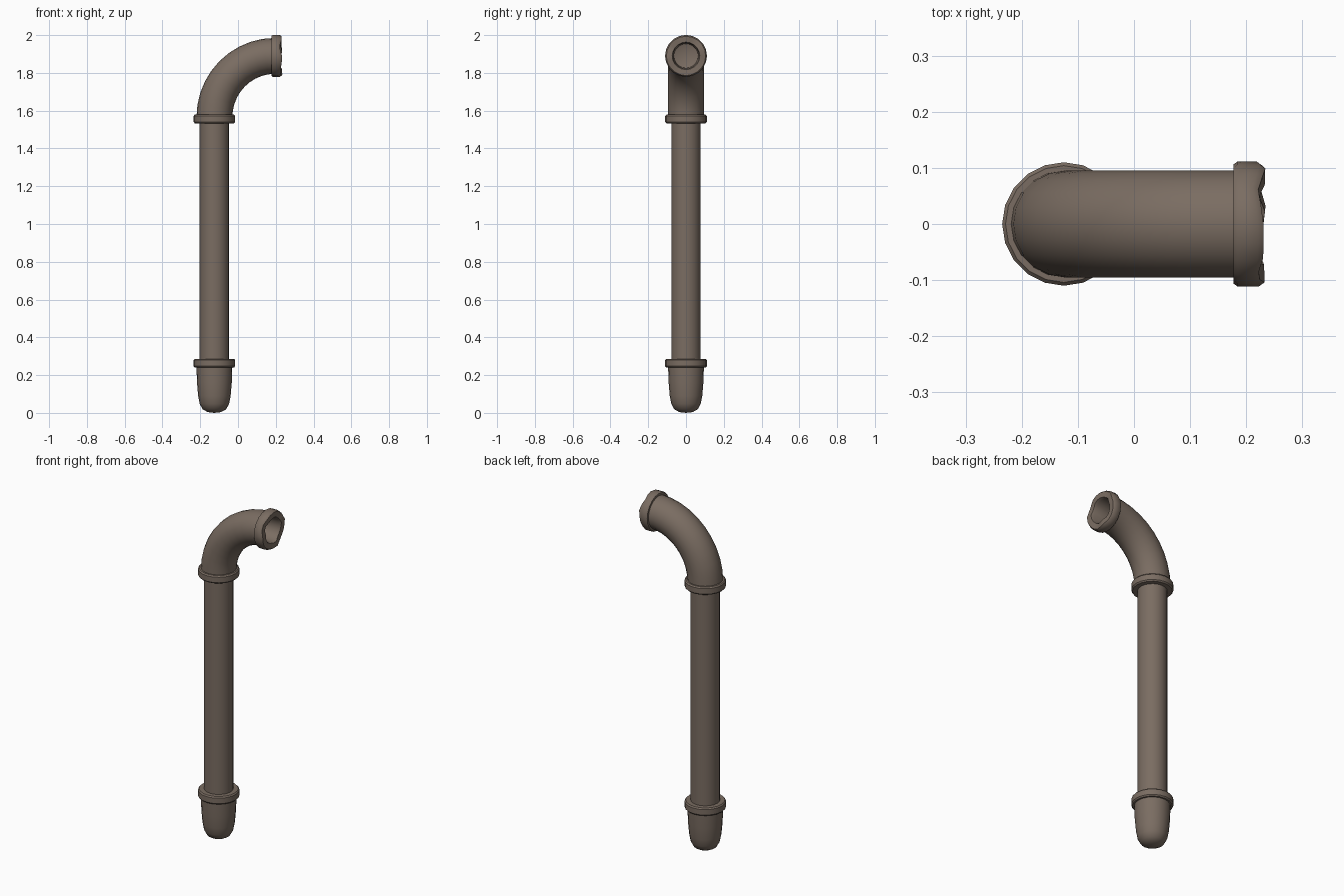
import bpy, bmesh, math
from mathutils import Vector, Matrix

if "Cube" in bpy.data.objects:
    bpy.data.objects.remove(bpy.data.objects["Cube"])

mat = bpy.data.materials.new("brown grey metal")
mat.diffuse_color = (0.195, 0.152, 0.122, 1)
mat.use_nodes = True
mat.node_tree.nodes["Principled BSDF"].inputs["Base Color"].default_value = mat.diffuse_color
AX = -0.125          # axis of the upright pipe
TOP = 1.89           # height of the outlet axis
N = 20


def finish(name, bm, angle=40):
    bmesh.ops.remove_doubles(bm, verts=bm.verts, dist=1e-5)
    bmesh.ops.recalc_face_normals(bm, faces=bm.faces)
    me = bpy.data.meshes.new(name)
    bm.to_mesh(me)
    bm.free()
    me.materials.append(mat)
    ob = bpy.data.objects.new(name, me)
    bpy.context.collection.objects.link(ob)
    bpy.ops.object.select_all(action='DESELECT')
    ob.select_set(True)
    bpy.context.view_layer.objects.active = ob
    bpy.ops.object.shade_smooth_by_angle(angle=math.radians(angle))
    return ob


def bridge(bm, rings, closed=False):
    pairs = list(zip(rings, rings[1:]))
    if closed:
        pairs.append((rings[-1], rings[0]))
    for a, b in pairs:
        for i in range(N):
            j = (i + 1) % N
            bm.faces.new((a[i], a[j], b[j], b[i]))


def lathe(name, profile, matrix, closed=False, wave=None):
    """Spin (radius, height) points round local z."""
    bm = bmesh.new()
    rings = []
    for k, (r, h) in enumerate(profile):
        ring = []
        for i in range(N):
            a = 2 * math.pi * i / N
            dz = wave(k, a) if wave else 0
            ring.append(bm.verts.new(matrix @ Vector((r * math.cos(a), r * math.sin(a), h + dz))))
        rings.append(ring)
    bridge(bm, rings, closed)
    return finish(name, bm)


upright = Matrix.Translation((AX, 0, 0))
sideways = Matrix.Translation((0, 0, TOP)) @ Matrix.Rotation(math.pi / 2, 4, 'Y')

# Straight pipe
lathe("main_pipe", [(0.078, 0.25), (0.078, 1.56)], upright)

# Rounded bottom cap
lathe("bottom_cap", [(0.0, 0.0), (0.035, 0.004), (0.062, 0.019), (0.078, 0.048), (0.086, 0.09),
                     (0.092, 0.16), (0.095, 0.25)], upright)


# Two collars with rounded edges
def collar(name, z0, z1):
    lathe(name, [(0.07, z0), (0.104, z0), (0.11, z0 + 0.007), (0.11, z1 - 0.007),
                 (0.104, z1), (0.07, z1)], upright, closed=True)


collar("lower_collar", 0.24, 0.286)
collar("upper_collar", 1.533, 1.579)

# Elbow: quarter bend from upright to outlet
bm = bmesh.new()
rings = []
for k in range(11):
    t = math.pi / 2 * k / 10
    c = Vector((0.195 - 0.32 * math.cos(t), 0, 1.565 + 0.325 * math.sin(t)))
    out = Vector((-math.cos(t), 0, math.sin(t)))
    rings.append([bm.verts.new(c + 0.095 * (out * math.cos(2 * math.pi * i / N)
                  + Vector((0, 1, 0)) * math.sin(2 * math.pi * i / N))) for i in range(N)])
bridge(bm, rings)
finish("elbow", bm)


# Outlet flange with uneven lip and a hollow bore
def lip(k, a):
    return 0.005 * math.sin(4 * a + 0.6) + 0.002 * math.sin(7 * a) if k in (3, 4, 5) else 0


lathe("outlet_flange", [(0.09, 0.177), (0.106, 0.177), (0.111, 0.184), (0.111, 0.218),
                        (0.104, 0.228), (0.073, 0.227), (0.068, 0.215), (0.064, 0.12), (0.0, 0.10)],
      sideways, wave=lip)
